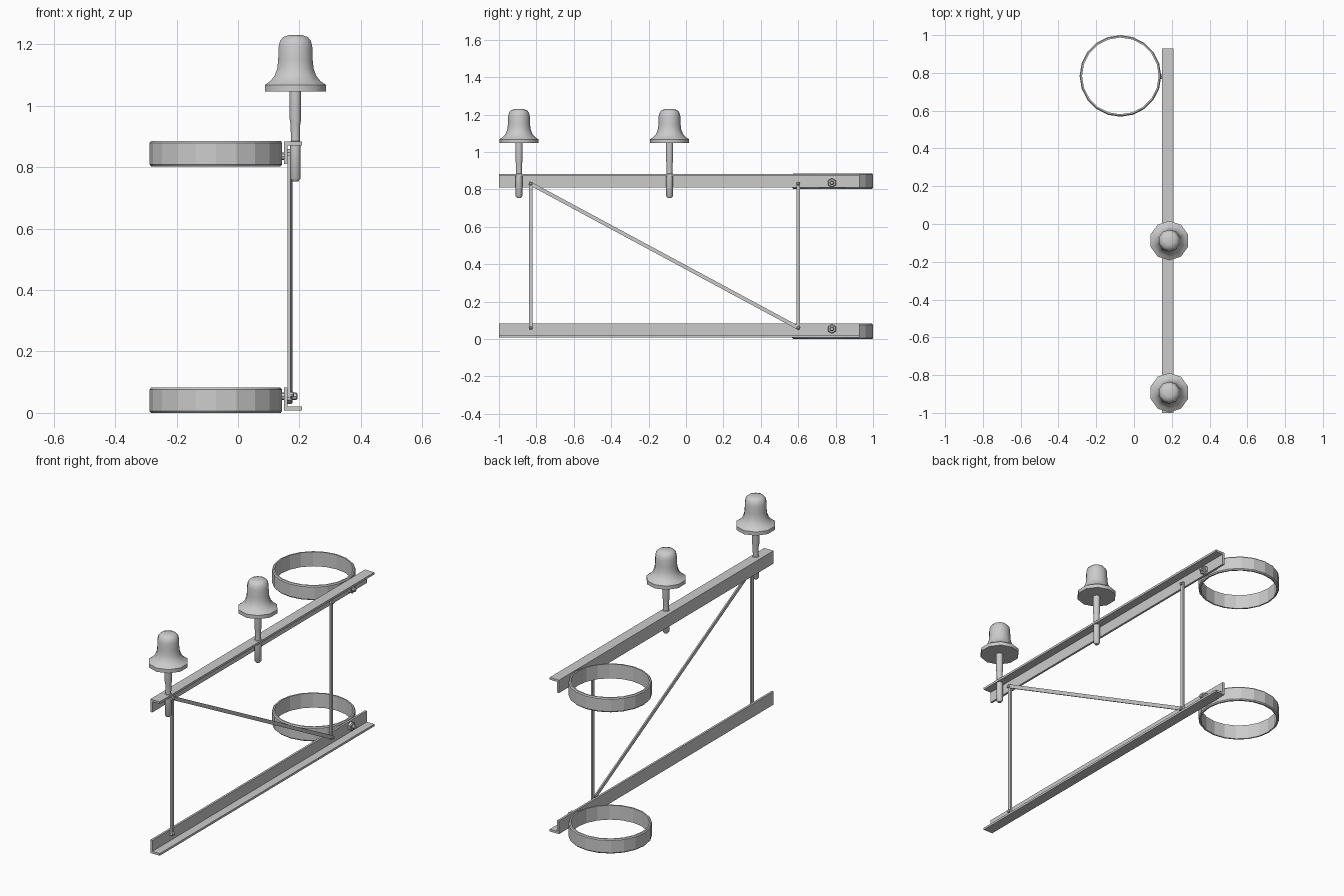
import bpy, bmesh, math
from mathutils import Matrix, Vector

if "Cube" in bpy.data.objects:
    bpy.data.objects.remove(bpy.data.objects["Cube"])


def make_object(name, bm, smooth=None):
    bmesh.ops.remove_doubles(bm, verts=bm.verts, dist=1e-6)
    bmesh.ops.recalc_face_normals(bm, faces=bm.faces)
    mesh = bpy.data.meshes.new(name)
    bm.to_mesh(mesh)
    bm.free()
    ob = bpy.data.objects.new(name, mesh)
    bpy.context.collection.objects.link(ob)
    if smooth:
        bpy.ops.object.select_all(action='DESELECT')
        ob.select_set(True)
        bpy.context.view_layer.objects.active = ob
        bpy.ops.object.shade_smooth_by_angle(angle=math.radians(smooth))
    return ob


def lathe(name, profile, sides, matrix, closed=False, phase=0.0, smooth=None):
    """Revolve (radius, height) points around the local z axis."""
    bm = bmesh.new()
    rings = []
    for r, h in profile:
        rings.append([bm.verts.new(matrix @ Vector((
            r * math.cos(phase + 2 * math.pi * i / sides),
            r * math.sin(phase + 2 * math.pi * i / sides), h)))
            for i in range(sides)])
    pairs = list(zip(rings, rings[1:]))
    if closed:
        pairs.append((rings[-1], rings[0]))
    else:
        bm.faces.new(rings[0])
        bm.faces.new(rings[-1])
    for a, b in pairs:
        for i in range(sides):
            j = (i + 1) % sides
            bm.faces.new((a[i], a[j], b[j], b[i]))
    return make_object(name, bm, smooth)


def rail(name, section, y0, y1):
    """Extrude an (x, z) section along y."""
    bm = bmesh.new()
    face = bm.faces.new([bm.verts.new((x, y0, z)) for x, z in section])
    new = bmesh.ops.extrude_face_region(bm, geom=[face], use_keep_orig=True)
    verts = [g for g in new['geom'] if isinstance(g, bmesh.types.BMVert)]
    bmesh.ops.translate(bm, verts=verts, vec=(0, y1 - y0, 0))
    make_object(name, bm)


def bar(name, start, end, x=0.1665, width=0.02, thick=0.01):
    """Flat bar in the yz plane between two (y, z) points."""
    d = Vector(end) - Vector(start)
    mid = (Vector(start) + Vector(end)) / 2
    bm = bmesh.new()
    bmesh.ops.create_cube(bm, size=1, matrix=Matrix.Translation((x, mid.x, mid.y))
                          @ Matrix.Rotation(math.atan2(d.y, d.x), 4, 'X')
                          @ Matrix.Diagonal((thick, d.length + width, width, 1)))
    make_object(name, bm)


def along_x(y, z):
    return Matrix.Translation((0, y, z)) @ Matrix.Rotation(math.pi / 2, 4, 'Y')


# Angle-iron rails, upper flange on top and lower flange at the bottom
T = 0.012
XA, XB = 0.149, 0.208
for name, zf, zv, t in (("upper_rail", 0.883, 0.81, -T), ("lower_rail", 0.008, 0.083, T)):
    rail(name, [(XA, zf), (XB, zf), (XB, zf + t), (XA + T, zf + t),
                (XA + T, zv), (XA, zv)], -1.0, 0.928)

# Flat bracing bars with rivets
P, Q, R, S = (-0.83, 0.83), (-0.83, 0.06), (0.6, 0.83), (0.6, 0.06)
bar("front_upright", P, Q)
bar("rear_upright", R, S)
bar("diagonal_brace", P, S, x=0.173, thick=0.008)
for y, z in (P, Q, R, S):
    lathe("rivet", [(0.009, 0.155), (0.009, 0.179), (0.005, 0.183)], 8, along_x(y, z))

# Clamp rings and their bolts
for name, z0, zb in (("upper", 0.803, 0.835), ("lower", 0.0, 0.054)):
    lathe(name + "_ring", [(0.203, 0.0), (0.211, 0.0), (0.216, 0.006), (0.216, 0.076),
                           (0.211, 0.082), (0.203, 0.082)], 20,
          Matrix.Translation((-0.072, 0.784, z0)), closed=True, smooth=15)
    lathe(name + "_nut", [(0.025, 0.158), (0.025, 0.174), (0.021, 0.178)], 6,
          along_x(0.78, zb))
    lathe(name + "_bolt", [(0.012, 0.136), (0.012, 0.190), (0.008, 0.194)], 8,
          along_x(0.78, zb))

# Bell insulators on pins
BELL = [(0.1045, 1.047), (0.1045, 1.068), (0.086, 1.08), (0.071, 1.098), (0.062, 1.122),
        (0.059, 1.15), (0.058, 1.19), (0.053, 1.211), (0.042, 1.224), (0.022, 1.23)]
PIN = [(0.010, 0.754), (0.018, 0.764), (0.018, 0.871), (0.018, 0.883), (0.0155, 0.885),
       (0.0165, 0.94), (0.0195, 0.955), (0.0195, 1.055)]
for name, y in (("front", -0.893), ("middle", -0.088)):
    place = Matrix.Translation((0.187, y, 0))
    lathe(name + "_insulator", BELL, 10, place, phase=math.pi / 2, smooth=40)
    lathe(name + "_pin", PIN, 10, place, phase=math.pi / 2, smooth=40)
